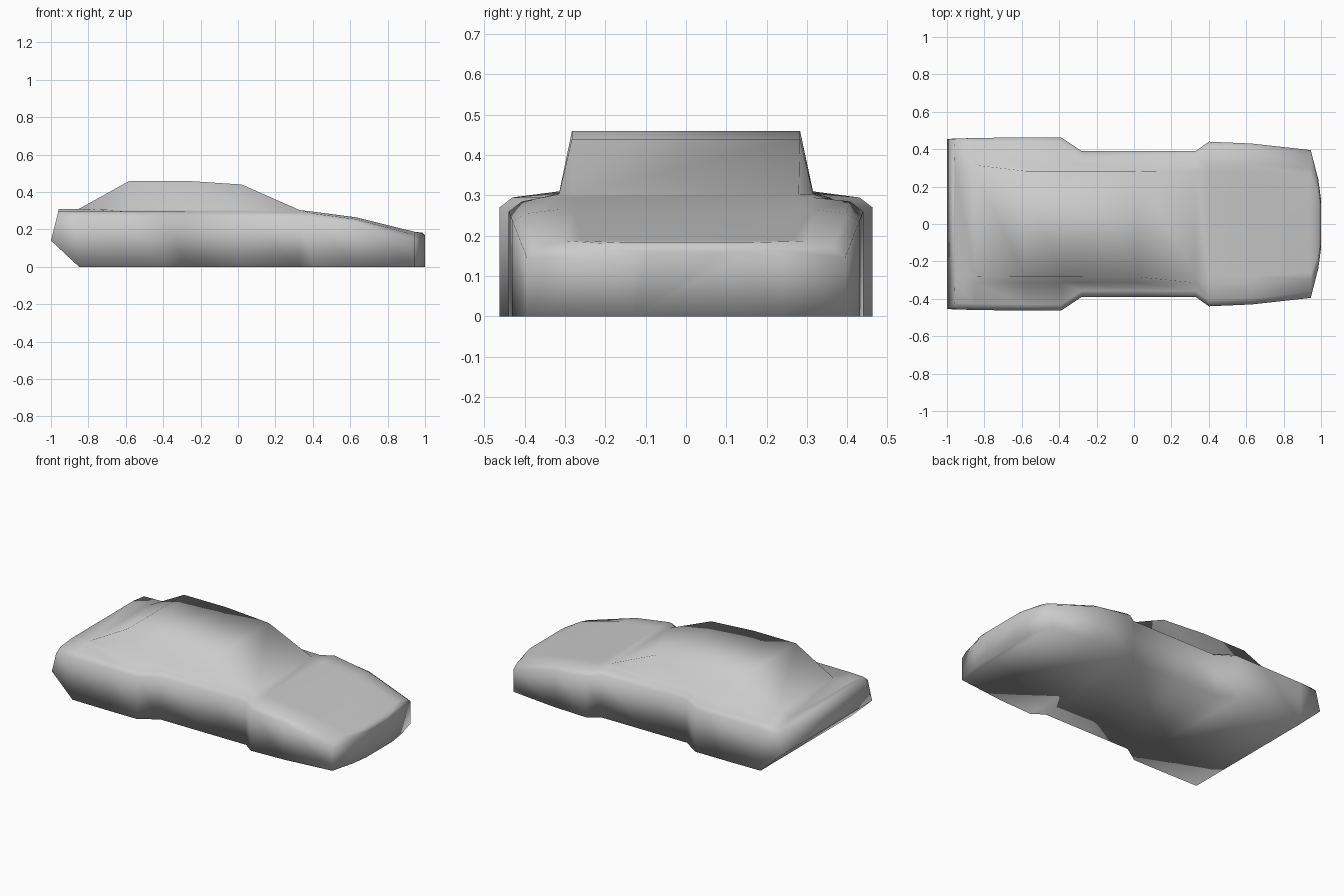
import bpy, bmesh

cube = bpy.data.objects.get("Cube")
if cube:
    bpy.data.objects.remove(cube, do_unlink=True)

# Single body paint
paint = bpy.data.materials.new("grey_paint")
paint.use_nodes = True
grey = (0.6, 0.6, 0.6, 1)
paint.diffuse_color = grey
paint.node_tree.nodes["Principled BSDF"].inputs["Base Color"].default_value = grey

# Cross sections from tail to nose:
# x, half width, sill z, side top z, shoulder z, belt half width, belt z, roof half width, roof z
SECTIONS = [
    (-1.0, .455, .14, .265, .295, .315, .31, .28, .31),
    (-.85, .46, 0, .27, .295, .315, .31, .28, .31),
    (-.58, .463, 0, .27, .295, .315, .305, .283, .46),
    (-.39, .463, 0, .27, .295, .315, .305, .283, .46),
    (-.28, .39, 0, .27, .295, .315, .305, .283, .46),
    (.02, .39, 0, .27, .295, .315, .305, .283, .44),
    (.33, .39, 0, .27, .29, .315, .303, .28, .303),
    (.40, .44, 0, .26, .285, .315, .295, .28, .295),
    (.63, .43, 0, .235, .255, .315, .265, .28, .265),
    (.945, .395, 0, .145, .17, .30, .187, .26, .187),
    (.985, .24, 0, .145, .165, .19, .18, .16, .183),
    (1.0, .13, 0, .145, .16, .10, .165, .07, .17),
]
SHOULDER_INSET = 0.033


def section_points(x, w, z0, z1, z2, belt_w, belt_z, roof_w, roof_z):
    half = [(w, z0), (w, z1), (w - SHOULDER_INSET, z2), (belt_w, belt_z), (roof_w, roof_z)]
    ring = half + [(-y, z) for y, z in reversed(half)]
    # The tail panel leans forward towards its top
    lean = 0.25 if z0 > 0 else 0
    return [(x + lean * (z - z0), y, z) for y, z in ring]


# Body shell: bridge the sections, then close both ends
bm = bmesh.new()
rings = [[bm.verts.new(p) for p in section_points(*s)] for s in SECTIONS]
for a, b in zip(rings, rings[1:]):
    for i in range(len(a)):
        j = (i + 1) % len(a)
        bm.faces.new((a[i], a[j], b[j], b[i]))
for ring in (rings[0], rings[-1]):
    bm.faces.new(ring)
bmesh.ops.recalc_face_normals(bm, faces=bm.faces)
for face in bm.faces:
    face.smooth = True

mesh = bpy.data.meshes.new("car_body")
bm.to_mesh(mesh)
bm.free()
mesh.materials.append(paint)
body = bpy.data.objects.new("car_body", mesh)
bpy.context.collection.objects.link(body)
